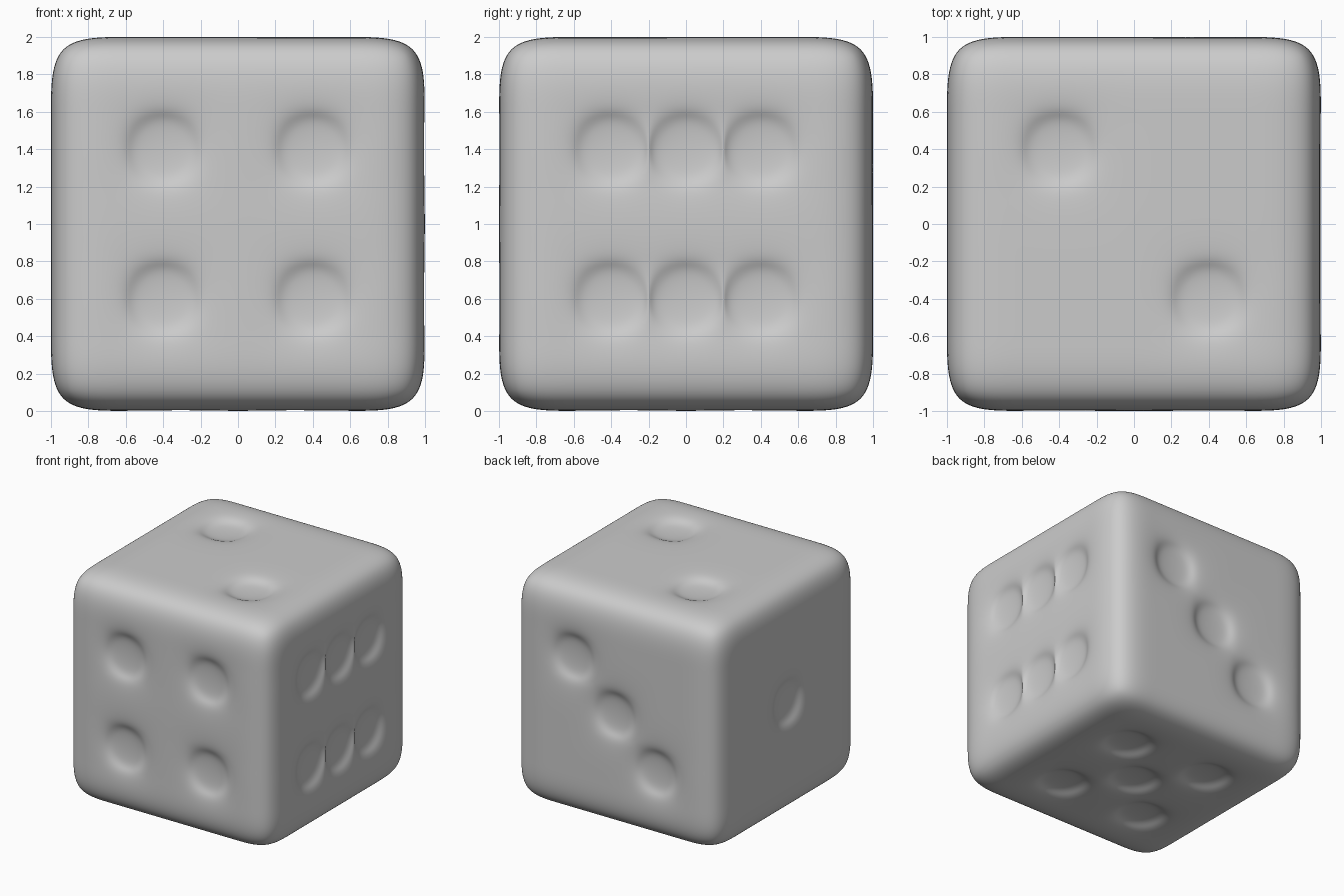
import bpy, bmesh
from mathutils import Vector

if "Cube" in bpy.data.objects:
    bpy.data.objects.remove(bpy.data.objects["Cube"])

PITCH = 0.4     # pip spacing = one cell of a 5 x 5 face grid
DEPTH = 0.06    # how far each pip cell is pushed in

# Pip positions on each face, in grid cells (u, v)
one = [(0, 0)]
two = [(-1, 1), (1, -1)]
three = [(1, 1), (0, 0), (-1, -1)]
four = [(a, b) for a in (-1, 1) for b in (-1, 1)]
five = four + one
six = [(a, b) for a in (-1, 0, 1) for b in (-1, 1)]

P = PITCH
pips = [Vector((u * P, -1, v * P)) for u, v in four]      # front
pips += [Vector((u * P, 1, v * P)) for u, v in three]     # back
pips += [Vector((1, u * P, v * P)) for u, v in six]       # right
pips += [Vector((-1, u * P, v * P)) for u, v in one]      # left
pips += [Vector((u * P, v * P, 1)) for u, v in two]       # top
pips += [Vector((u * P, v * P, -1)) for u, v in five]     # bottom

# Cube cut into 5 x 5 cells per side
bm = bmesh.new()
bmesh.ops.create_cube(bm, size=2)
bmesh.ops.subdivide_edges(bm, edges=bm.edges[:], cuts=4, use_grid_fill=True)
bm.normal_update()

# Push each pip cell straight in, one by one
cells = [f for f in bm.faces
         if any((f.calc_center_median() - p).length < 0.05 for p in pips)]
caps = bmesh.ops.extrude_discrete_faces(bm, faces=cells)["faces"]
for cap in caps:
    cap.normal_update()
    inward = cap.normal * -DEPTH
    for v in cap.verts:
        v.co += inward

bmesh.ops.translate(bm, verts=bm.verts[:], vec=(0, 0, 1))
bm.normal_update()
for f in bm.faces:
    f.smooth = True

mesh = bpy.data.meshes.new("die")
bm.to_mesh(mesh)
bm.free()
die = bpy.data.objects.new("die", mesh)
bpy.context.collection.objects.link(die)

# Subdivision rounds both the edges and the pips
sub = die.modifiers.new("rounding", "SUBSURF")
sub.levels = sub.render_levels = 4
